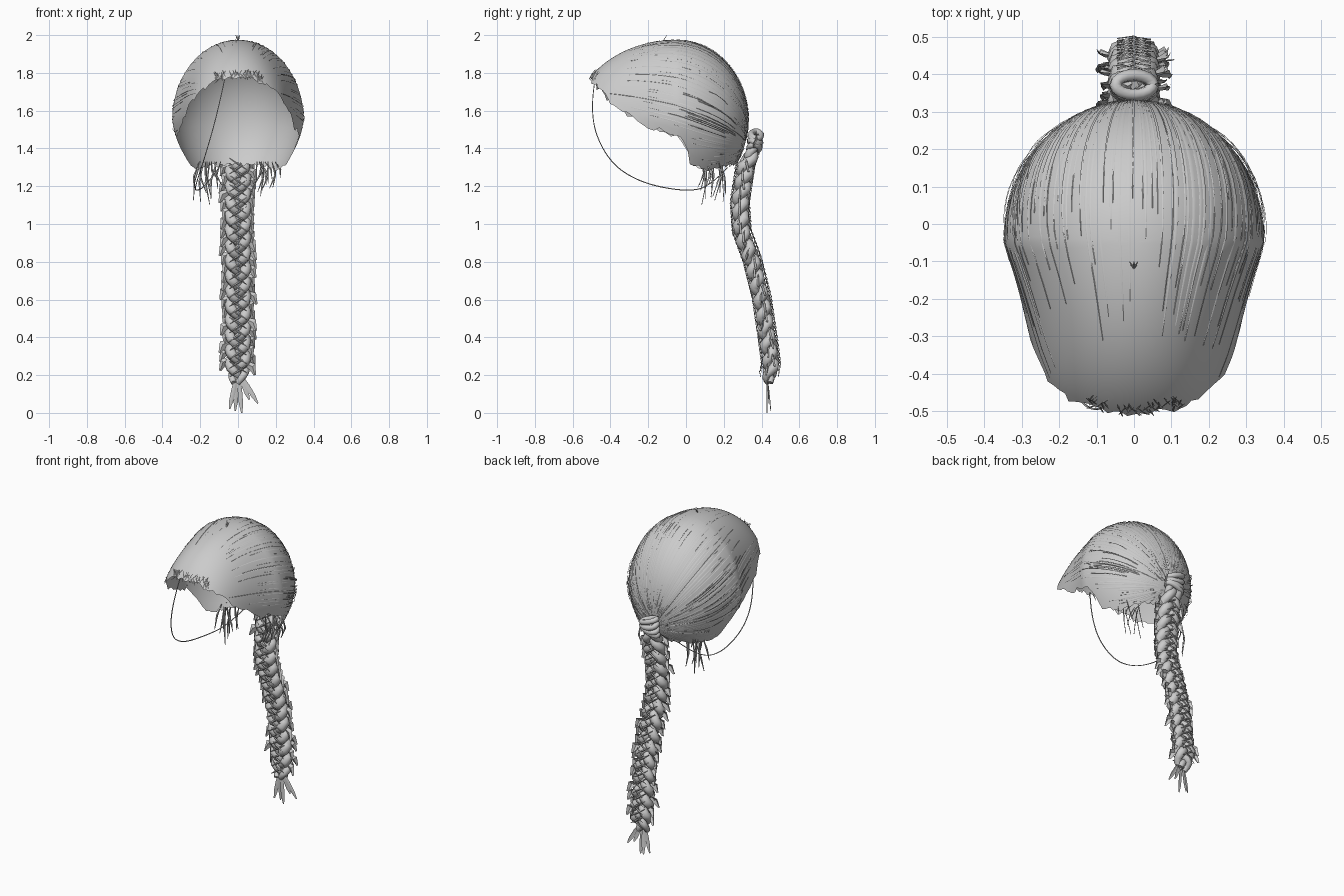
import bpy, bmesh, math, random
from mathutils import Vector

random.seed(4)
if "Cube" in bpy.data.objects:
    bpy.data.objects.remove(bpy.data.objects["Cube"])

hair = bpy.data.materials.new("grey hair")
hair.use_nodes = True
GREY = (0.6, 0.6, 0.6, 1)
hair.diffuse_color = GREY
hair.node_tree.nodes["Principled BSDF"].inputs["Base Color"].default_value = GREY


def finish(name, bm, angle=50):
    me = bpy.data.meshes.new(name)
    bm.to_mesh(me)
    bm.free()
    ob = bpy.data.objects.new(name, me)
    bpy.context.collection.objects.link(ob)
    me.materials.append(hair)
    bpy.ops.object.select_all(action="DESELECT")
    ob.select_set(True)
    bpy.context.view_layer.objects.active = ob
    bpy.ops.object.shade_smooth_by_angle(angle=math.radians(angle))


def lerp_table(table, v):
    for (a, p), (b, q) in zip(table, table[1:]):
        if v <= b:
            return p + (q - p) * max(0, (v - a) / (b - a))
    return table[-1][1]


# Skull shape: a sphere direction mapped to the swept-back head form
def skull(d, lift=1.0):
    front = max(0, -d.y)
    temple = 1 - 0.7 * front * (0.75 - front)
    taper = 1 - 0.17 * max(0, -d.z)
    depth = 0.54 if d.y < 0 else 0.38
    return Vector((0.348 * d.x * temple * taper * lift,
                   -0.05 + depth * d.y * lift,
                   1.55 + 0.425 * d.z * lift))


# Hairline height along the depth of the head
HAIRLINE = [(-0.5, 1.77), (-0.42, 1.67), (-0.3, 1.58), (-0.2, 1.52), (-0.04, 1.47),
            (0.0, 1.42), (0.02, 1.33), (0.12, 1.29), (0.27, 1.32)]


def march(direction, start=0.0):
    s = start
    while s < 3:
        p = skull(direction(s))
        if p.z < lerp_table(HAIRLINE, p.y):
            break
        s += 0.01
    return s


def polar(theta):
    return lambda s: Vector((math.sin(theta) * math.sin(s),
                             -math.cos(theta) * math.sin(s), math.cos(s)))


# Hair cap: open shell with a ragged lower edge
bm = bmesh.new()
COLS, ROWS = 112, 24
top = bm.verts.new(skull(Vector((0, 0, 1))))
columns = []
for i in range(COLS):
    ray = polar(math.tau * i / COLS)
    end = march(ray)
    ragged = random.uniform(-0.03, 0.04)
    col = []
    for j in range(1, ROWS + 1):
        s = end * j / ROWS + (ragged if j == ROWS else 0)
        col.append(bm.verts.new(skull(ray(s))))
    columns.append(col)
for i, a in enumerate(columns):
    b = columns[(i + 1) % COLS]
    bm.faces.new((top, a[0], b[0]))
    for j in range(ROWS - 1):
        bm.faces.new((a[j], a[j + 1], b[j + 1], b[j]))
finish("hair_cap", bm)


# Tapered ribbon with a slightly raised middle ridge
def ribbon(bm, path, width, out, ridge=0.003):
    rows = []
    n = len(path) - 1
    for i, p in enumerate(path):
        tangent = path[min(i + 1, n)] - path[max(i - 1, 0)]
        normal = out(p).normalized()
        side = tangent.cross(normal).normalized()
        w = width * (0.15 + 0.85 * math.sin(math.pi * (0.1 + 0.85 * i / n)))
        rows.append([bm.verts.new(p - side * w), bm.verts.new(p + normal * ridge),
                     bm.verts.new(p + side * w)])
    for a, b in zip(rows, rows[1:]):
        for k in range(2):
            bm.faces.new((a[k], a[k + 1], b[k + 1], b[k]))


def outward(p):
    return p - Vector((0, -0.05, 1.55))


# Combed strands running from the knot to the hairline
KNOT = Vector((0, 0.955, -0.295)).normalized()
ACROSS = Vector((1, 0, 0))
UP = ACROSS.cross(KNOT)
bm = bmesh.new()
STRANDS = 130
for i in range(STRANDS):
    roll = math.tau * (i + random.uniform(-0.4, 0.4)) / STRANDS
    spoke = UP * math.cos(roll) + ACROSS * math.sin(roll)
    ray = lambda s: KNOT * math.cos(s) + spoke * math.sin(s)
    reach = march(ray, 0.1)
    if reach < 0.3:
        continue
    first = random.uniform(0.1, 0.3)
    last = min(reach, 2.4) * random.uniform(0.6, 1.0)
    if last < first + 0.1:
        continue
    lift = random.choice((1.003, 1.004, 1.008))
    path = [skull(ray(first + (last - first) * k / 14), lift) for k in range(15)]
    ribbon(bm, path, random.uniform(0.002, 0.006), outward, 0.001)
finish("combed_strands", bm)

# Flyaway strands standing off the sides
bm = bmesh.new()
for sign in (-1, 1):
    for k in range(12):
        roll = sign * random.uniform(1.0, 1.75)
        spoke = UP * math.cos(roll) + ACROSS * math.sin(roll)
        a, b = random.uniform(0.5, 0.9), random.uniform(1.2, 1.7)
        path = []
        for j in range(9):
            s = a + (b - a) * j / 8
            path.append(skull(KNOT * math.cos(s) + spoke * math.sin(s),
                              1 + 0.035 * math.sin(math.pi * j / 8)))
        ribbon(bm, path, 0.002, outward, 0.001)
finish("flyaway_strands", bm)

# Short baby hairs along the forehead, and a tuft on the crown
bm = bmesh.new()
for k in range(46):
    ray = polar(random.uniform(-0.45, 0.45))
    s = march(ray) - random.uniform(-0.02, 0.06)
    base, tip = skull(ray(s), 1.0), skull(ray(s - 0.08), 1.015)
    tip.x += random.uniform(-0.03, 0.03)
    ribbon(bm, [base, (base + tip) / 2, tip], 0.003, outward, 0.001)
for x in (-0.012, 0.0, 0.01):
    ribbon(bm, [Vector((0, -0.12, 1.965)), Vector((x / 2, -0.11, 1.985)),
                Vector((x, -0.1, 2.0))], 0.003, lambda p: Vector((0, -1, 0.1)))
finish("baby_hairs", bm)

# Wisps hanging below the nape
bm = bmesh.new()
for sign in (-1, 1):
    for k in range(11):
        x = sign * random.uniform(0.09, 0.22)
        y = random.uniform(0.08, 0.2)
        root = Vector((x, y, 1.33))
        tip = Vector((x + random.uniform(-0.05, 0.05), y + random.uniform(-0.05, 0.04),
                      random.uniform(1.1, 1.25)))
        bend = (root + tip) / 2 + Vector((sign * 0.015, 0.01, 0))
        ribbon(bm, [root, bend, tip], 0.006, lambda p: Vector((0.6, -1, 0)))
finish("nape_wisps", bm)


def tube(name, paths, radius, resolution=1, kind="POLY"):
    cu = bpy.data.curves.new(name, "CURVE")
    cu.dimensions = "3D"
    cu.bevel_depth = radius
    cu.bevel_resolution = resolution
    cu.use_fill_caps = True
    for path in paths:
        sp = cu.splines.new(kind)
        sp.points.add(len(path) - 1)
        for pt, p in zip(sp.points, path):
            pt.co = (*p[:3], 1)
            pt.radius = p[3] if len(p) > 3 else 1
        if kind == "NURBS":
            sp.use_endpoint_u = True
            sp.order_u = 3
    cu.materials.append(hair)
    ob = bpy.data.objects.new(name, cu)
    bpy.context.collection.objects.link(ob)


# Loose strand curving round the right cheek
tube("loose_strand", [[(-0.07, -0.48, 1.77), (-0.11, -0.515, 1.58), (-0.18, -0.42, 1.34),
                       (-0.22, -0.25, 1.22), (-0.23, 0, 1.17), (-0.17, 0.13, 1.2),
                       (-0.1, 0.22, 1.3)]], 0.003, 0, "NURBS")

# Braid: three woven locks following the hanging line
HANG = [(0.16, 0.435), (0.25, 0.45), (0.4, 0.43), (0.6, 0.4), (0.8, 0.35), (0.95, 0.295),
        (1.1, 0.285), (1.3, 0.315), (1.38, 0.355), (1.46, 0.372)]
locks = []
STEPS = 66
for k in range(3):
    path = []
    for i in range(STEPS + 1):
        t = i / STEPS
        z = 1.46 - 1.3 * t
        a = math.tau * (5.5 * t + k / 3)
        pinch = min(1, 0.5 + 4 * t, 0.6 + 6 * (1 - t))
        path.append((0.044 * pinch * math.sin(a),
                     lerp_table(HANG, z) + 0.022 * pinch * math.sin(2 * a), z,
                     pinch * (1 - 0.1 * t)))
    locks.append(path)
tube("braid_locks", locks, 0.031, 1)

# Pointed hair ends poking out of the braid sides and faces
bm = bmesh.new()
for k in range(48):
    z = 1.3 - 1.1 * k / 47
    sign = 1 if k % 2 else -1
    y = lerp_table(HANG, z)
    root = Vector((0.02 * sign, y, z + 0.07))
    tip = Vector((sign * random.uniform(0.07, 0.1), y + random.uniform(-0.03, 0.03), z))
    ribbon(bm, [root, (root + tip) / 2 + Vector((0.022 * sign, 0, 0.01)), tip],
           0.022, lambda p: Vector((0, -1, 0)), 0.01)
    for face in (-1, 1):
        a = Vector((0.045 * sign, y + 0.034 * face, z + 0.05))
        b = Vector((-0.045 * sign, y + 0.045 * face, z - 0.01))
        ribbon(bm, [a, (a + b) / 2 + Vector((0, 0.012 * face, 0)), b],
               0.006, lambda p: Vector((0, face, 0)))
finish("braid_ends", bm, 30)

# Knot wrapped round the top of the braid, just behind the cap
wraps = []
for k in range(4):
    ring = []
    for i in range(17):
        a = math.tau * i / 16
        ring.append((0.05 * math.cos(a), 0.36 + 0.004 * k + 0.026 * math.sin(a),
                     1.4 + 0.024 * k + 0.018 * math.cos(a + k)))
    wraps.append(ring)
tube("knot_wraps", wraps, 0.017, 1)

# Tuft of blades below the braid
bm = bmesh.new()
for x, y, z in ((-0.045, 0.43, 0.02), (-0.015, 0.45, 0.01), (0.02, 0.43, 0.0),
                (0.06, 0.44, 0.07), (0.105, 0.44, 0.05)):
    root, tip = Vector((x * 0.15, 0.43, 0.2)), Vector((x, y, z))
    ribbon(bm, [root, root.lerp(tip, 0.4), root.lerp(tip, 0.75), tip], 0.013,
           lambda p: Vector((0.2, -1, 0)))
finish("tail_tuft", bm)
